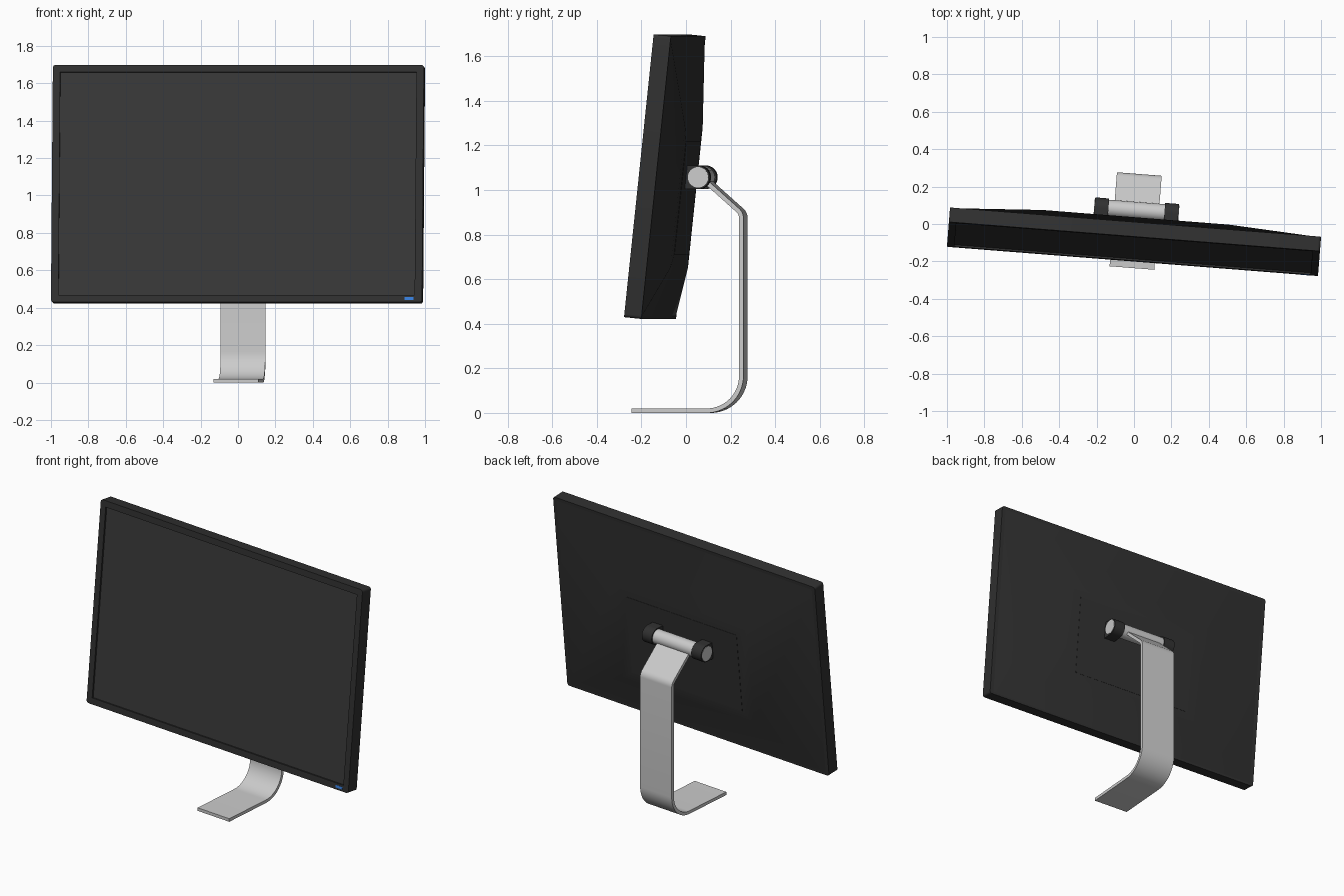
import bpy, bmesh
from math import radians, sin, cos, pi
from mathutils import Matrix, Vector

if "Cube" in bpy.data.objects:
    bpy.data.objects.remove(bpy.data.objects["Cube"])

# whole model is yawed slightly; the display also tilts back
YAW = Matrix.Translation((0.0075, 0, 0)) @ Matrix.Rotation(radians(-4.5), 4, 'Z')
TILT = YAW @ Matrix.Translation((0, -0.134, 1.064)) @ Matrix.Rotation(radians(-6), 4, 'X')


def material(name, rgb):
    m = bpy.data.materials.new(name)
    m.diffuse_color = (*rgb, 1)
    m.use_nodes = True
    m.node_tree.nodes["Principled BSDF"].inputs["Base Color"].default_value = m.diffuse_color
    return m


DARK = material("dark_plastic", (0.03, 0.03, 0.03))
SCREEN = material("screen_dark", (0.04, 0.04, 0.04))
BLUE = material("led_blue", (0.04, 0.22, 0.75))


def finish(name, bm, matrix, mats=(), angle=30):
    bmesh.ops.recalc_face_normals(bm, faces=bm.faces)
    bm.transform(matrix)
    me = bpy.data.meshes.new(name)
    bm.to_mesh(me)
    bm.free()
    for m in mats:
        me.materials.append(m)
    ob = bpy.data.objects.new(name, me)
    bpy.context.collection.objects.link(ob)
    bpy.ops.object.select_all(action='DESELECT')
    ob.select_set(True)
    bpy.context.view_layer.objects.active = ob
    bpy.ops.object.shade_smooth_by_angle(angle=radians(angle))
    return ob


def box(lo, hi):
    bm = bmesh.new()
    lo, hi = Vector(lo), Vector(hi)
    bmesh.ops.create_cube(bm, size=1, matrix=Matrix.Translation((lo + hi) / 2)
                          @ Matrix.Diagonal((*(hi - lo), 1)))
    return bm


def extrude_x(points, x0, x1):
    """Prism along x from a closed (y, z) profile."""
    bm = bmesh.new()
    f = bm.faces.new([bm.verts.new((x0, y, z)) for y, z in points])
    ret = bmesh.ops.extrude_face_region(bm, geom=[f])
    vs = [g for g in ret['geom'] if isinstance(g, bmesh.types.BMVert)]
    bmesh.ops.translate(bm, verts=vs, vec=(x1 - x0, 0, 0))
    return bm


def fillet(a, b, c, r, n):
    """Arc points rounding corner b of path a-b-c."""
    a, b, c = Vector(a), Vector(b), Vector(c)
    u, v = (a - b).normalized(), (c - b).normalized()
    half = u.angle(v) / 2
    mid = b + (u + v).normalized() * r / sin(half)
    t = r * cos(half) / sin(half)
    p, q = b + u * t - mid, b + v * t - mid
    return [mid + (p.lerp(q, i / n)).normalized() * r for i in range(n + 1)]


# display frame with recessed screen
W, H, D = 0.995, 0.638, 0.078
bm = box((-W, 0, -H), (W, D, H))
edges = [e for e in bm.edges if abs(e.verts[0].co.y - e.verts[1].co.y) > 0.01]
bmesh.ops.bevel(bm, geom=edges, offset=0.015, segments=4, profile=0.5, affect='EDGES')
bm.normal_update()
front = min(bm.faces, key=lambda f: f.calc_center_median().y)
bmesh.ops.inset_region(bm, faces=[front], thickness=0.04, depth=0)
bmesh.ops.inset_region(bm, faces=[front], thickness=0.002, depth=-0.01)
front.material_index = 1
finish("display_frame", bm, TILT, (DARK, SCREEN))

# back shell: rectangles stepping out to a raised plateau
bm = bmesh.new()
rings = []
for hw, v0, v1, d in ((W - 0.004, -H + 0.004, H - 0.004, D - 0.003),
                      (0.50, -0.40, 0.235, 0.146), (0.42, -0.34, 0.173, 0.15)):
    rings.append([bm.verts.new((x, d, v)) for x, v in
                  ((-hw, v0), (hw, v0), (hw, v1), (-hw, v1))])
for a, b in zip(rings, rings[1:]):
    for i in range(4):
        j = (i + 1) % 4
        bm.faces.new((a[i], a[j], b[j], b[i]))
bm.faces.new(rings[0])
bm.faces.new(rings[-1])
finish("back_shell", bm, TILT, (DARK,), 40)

# thin mounting plate on the plateau
finish("mount_plate", box((-0.42, 0.145, -0.34), (0.42, 0.1515, 0.173)), TILT, (DARK,))

# power light
finish("power_light", box((0.90, -0.002, -0.626), (0.95, 0.01, -0.610)), TILT, (BLUE,))

# bent strip stand: foot, upright and arm
p = [(-0.236, 0.01), (0.258, 0.01), (0.258, 0.895), (0.09, 1.045)]
path = [Vector(p[0]), *fillet(*p[0:3], 0.155, 12), *fillet(*p[1:4], 0.045, 6), Vector(p[3])]
left, right = [], []
for i, q in enumerate(path):
    t = (path[min(i + 1, len(path) - 1)] - path[max(i - 1, 0)]).normalized()
    n = Vector((-t.y, t.x)) * 0.01
    left.append(q + n)
    right.append(q - n)
finish("stand_strip", extrude_x(left + right[::-1], -0.12, 0.12), YAW)

# hinge barrel
HY, HZ = 0.072, 1.057


def arc(r, a0, a1, n):
    return [(HY + r * cos(a0 + (a1 - a0) * i / n), HZ + r * sin(a0 + (a1 - a0) * i / n))
            for i in range(n + 1)]


finish("hinge_barrel", extrude_x(arc(0.046, 0, 2 * pi, 32)[:-1], -0.227, 0.227), YAW)

# rounded hinge brackets joining the barrel to the display
for side, x0 in (("left", -0.225), ("right", 0.15)):
    prof = arc(0.053, -pi / 2, pi / 2, 16) + [(0.0, HZ + 0.053), (0.0, HZ - 0.053)]
    finish("hinge_bracket_" + side, extrude_x(prof, x0, x0 + 0.075), YAW, (DARK,))
